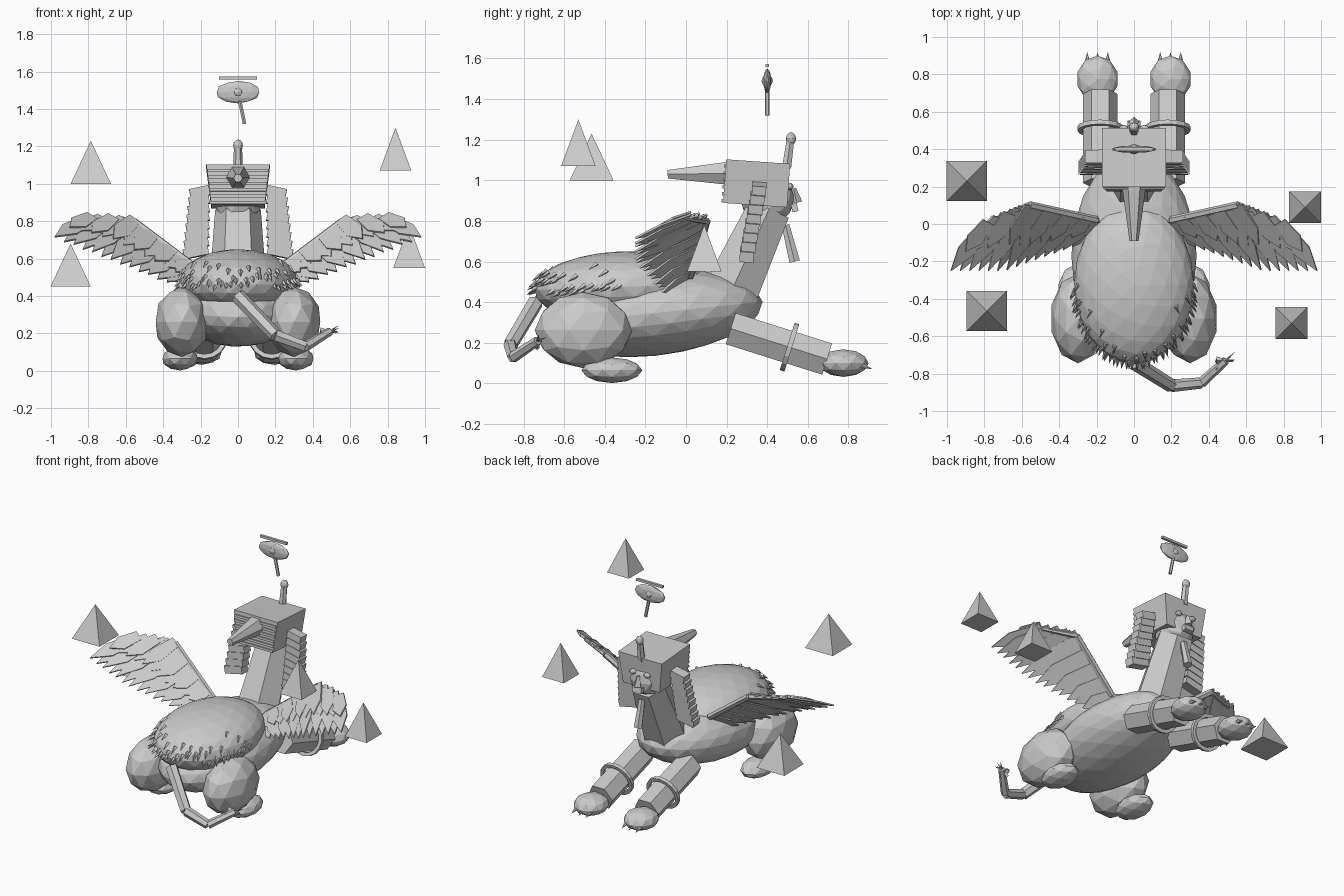
import bpy, bmesh, math, random
from mathutils import Vector, Matrix

old = bpy.data.objects.get("Cube")
if old:
    bpy.data.objects.remove(old, do_unlink=True)
random.seed(4)

stone = bpy.data.materials.new("grey stone")
stone.use_nodes = True
GREY = (0.6, 0.6, 0.6, 1)
stone.diffuse_color = GREY
stone.node_tree.nodes["Principled BSDF"].inputs["Base Color"].default_value = GREY


def finish(name, bm, matrix=None):
    if matrix is not None:
        bm.transform(matrix)
    bmesh.ops.recalc_face_normals(bm, faces=bm.faces)
    mesh = bpy.data.meshes.new(name)
    bm.to_mesh(mesh)
    bm.free()
    mesh.materials.append(stone)
    obj = bpy.data.objects.new(name, mesh)
    bpy.context.scene.collection.objects.link(obj)
    return obj


def ellipsoid(name, centre, radii, detail=2, tilt=0):
    bm = bmesh.new()
    bmesh.ops.create_icosphere(bm, subdivisions=detail, radius=1)
    m = Matrix.Translation(centre) @ Matrix.Rotation(math.radians(tilt), 4, 'X')
    return finish(name, bm, m @ Matrix.Diagonal((*radii, 1)))


def rod(name, a, b, r1, r2=None, sides=6, spin=0):
    """Prism or cone between two points, with a ridge facing up."""
    a, b = Vector(a), Vector(b)
    axis = (b - a).normalized()
    side = axis.cross(Vector((0, 0, 1)))
    side = side.normalized() if side.length > 0.01 else Vector((1, 0, 0))
    up = side.cross(axis)
    bm = bmesh.new()
    bmesh.ops.create_cone(bm, cap_ends=True, segments=sides, radius1=r1,
                          radius2=r1 if r2 is None else r2, depth=(b - a).length)
    frame = Matrix((up, -side, axis)).transposed().to_4x4()
    m = Matrix.Translation((a + b) / 2) @ frame @ Matrix.Rotation(math.radians(spin), 4, 'Z')
    return finish(name, bm, m)


def box(name, centre, size, tilt=0, lean=0, taper=1):
    bm = bmesh.new()
    bmesh.ops.create_cube(bm, size=1)
    for v in bm.verts:
        if v.co.z < 0:
            v.co.x *= taper
    m = (Matrix.Translation(centre) @ Matrix.Rotation(math.radians(tilt), 4, 'X')
         @ Matrix.Rotation(math.radians(lean), 4, 'Y'))
    return finish(name, bm, m @ Matrix.Diagonal((*size, 1)))


def ring(name, centre, axis, radius, thick, sides=16):
    """Band with a square section."""
    bm = bmesh.new()
    loops = []
    for i in range(sides):
        t = math.tau * i / sides
        d = Vector((math.cos(t), math.sin(t), 0))
        loops.append([bm.verts.new(d * (radius + u * thick) + Vector((0, 0, w * thick)))
                      for u, w in ((-1, -1), (1, -1), (1, 1), (-1, 1))])
    for i in range(sides):
        p, q = loops[i], loops[(i + 1) % sides]
        for k in range(4):
            bm.faces.new((p[k], p[k - 1], q[k - 1], q[k]))
    rot = Vector(axis).to_track_quat('Z', 'Y').to_matrix().to_4x4()
    return finish(name, bm, Matrix.Translation(centre) @ rot)


def feather(name, base, tip, along, width):
    """Thin pointed blade lying in the plane of the wing."""
    base, tip = Vector(base), Vector(tip)
    d = tip - base
    across = Vector(along) - Vector(along).project(d)
    across = across.normalized() * width / 2
    normal = d.cross(across).normalized() * 0.005
    outline = [base - across * 0.7, base + across * 0.7, base + d * 0.6 + across,
               tip, base + d * 0.6 - across]
    bm = bmesh.new()
    low = [bm.verts.new(p - normal) for p in outline]
    high = [bm.verts.new(p + normal) for p in outline]
    bm.faces.new(low)
    bm.faces.new(high)
    for i in range(5):
        bm.faces.new((low[i - 1], low[i], high[i], high[i - 1]))
    return finish(name, bm)


# Body and the thicker coat over the back
ellipsoid("body", (0, -0.17, 0.345), (0.335, 0.55, 0.21), 3, 6)
ellipsoid("back_coat", (0, -0.32, 0.475), (0.32, 0.43, 0.175), 3, 2)

# Tufts along the rim of the coat, plus a few higher on the back
for i in range(64):
    t = math.pi * (1 + (i + random.random()) / 64)
    lat = random.uniform(-0.15, 0.25) if i % 4 else random.uniform(0.3, 0.7)
    n = Vector((math.cos(t) * math.cos(lat), math.sin(t) * math.cos(lat), math.sin(lat)))
    p = Vector((0, -0.32, 0.475)) + Vector((n.x * 0.315, n.y * 0.42, n.z * 0.175))
    rod("coat_tuft", p, p + Vector((n.x * 0.03, -0.045, -0.03)), 0.013, 0, 4)

for s, side in ((1, "left"), (-1, "right")):
    # Hind legs
    ellipsoid(side + "_haunch", (s * 0.3, -0.505, 0.262), (0.147, 0.24, 0.187))
    ellipsoid(side + "_hind_foot", (s * 0.31, -0.365, 0.065), (0.098, 0.15, 0.063))

    # Forelegs, bands, paws and claws
    a, b = Vector((s * 0.18, 0.22, 0.27)), Vector((s * 0.18, 0.695, 0.12))
    rod(side + "_foreleg", a, b, 0.093)
    ring(side + "_leg_band", a.lerp(b, 0.61), b - a, 0.11, 0.012)
    ellipsoid(side + "_paw", (s * 0.195, 0.775, 0.1), (0.112, 0.125, 0.068))
    for k in (-1, 0, 1):
        x = s * 0.195 + k * 0.055
        rod(side + "_claw", (x, 0.86, 0.09), (x, 0.92, 0.07), 0.016, 0)

    # Headdress lappets as stacked slabs
    for i in range(8):
        t = i / 7
        box(side + "_lappet_slab", (s * (0.205 + 0.02 * t), 0.36 - 0.06 * t, 0.955 - 0.32 * t),
            (0.105 + 0.03 * t, 0.07, 0.052), -4, s * 12)

    # Eyes
    ellipsoid(side + "_eye", (s * 0.055, 0.51, 0.97), (0.025, 0.02, 0.018))

    # Wing bones with two rows of feathers
    root, elbow, end = (Vector((s * x, y, z)) for x, y, z in
                        ((0.2, 0.02, 0.53), (0.56, 0.1, 0.8), (0.78, 0.01, 0.81)))
    rod(side + "_wing_upper_bone", root, elbow, 0.022)
    rod(side + "_wing_outer_bone", elbow, end, 0.018, 0.01)
    for row, count, reach, lift in (("long", 14, 1.0, 0), ("short", 12, 0.6, 0.012)):
        for i in range(count):
            t = i / (count - 1)
            if t < 0.65:
                base, along = root.lerp(elbow, t / 0.65), elbow - root
            else:
                base, along = elbow.lerp(end, (t - 0.65) / 0.35), end - elbow
            tip = Vector((s * (0.33 + 0.65 * t), -0.12 - 0.13 * min(1, t * 1.8), 0.45 + 0.26 * t))
            up = Vector((0, 0, lift + 0.006 * (i % 2)))
            feather(side + "_" + row + "_feather", base + up,
                    base.lerp(tip, reach) + up, along, 0.1)

# Neck, head and headdress
rod("neck", (0, 0.23, 0.47), (0, 0.41, 0.86), 0.152, 0.122)
ellipsoid("head", (0, 0.4, 0.91), (0.13, 0.135, 0.135))
box("headdress", (0, 0.348, 0.985), (0.34, 0.315, 0.215), -4, 0, 0.84)
rod("headdress_tail", (0, 0.22, 1.035), (0, -0.09, 1.03), 0.067, 0.024)
for i in range(6):
    z = 0.9 + 0.034 * i
    box("headdress_stripe", (0, 0.185 + 0.07 * (z - 0.985), z),
        (0.29 + 0.2 * (z - 0.89), 0.009, 0.016), -4)

# Face, beard and brow ornament
rod("nose", (0, 0.53, 0.96), (0, 0.545, 0.89), 0.012, 0.028, 4)
box("mouth", (0, 0.535, 0.865), (0.07, 0.03, 0.04), 12)
rod("beard", (0, 0.49, 0.78), (0, 0.535, 0.6), 0.022, 0.03)
rod("brow_ornament_stem", (0, 0.495, 1.06), (0, 0.513, 1.19), 0.026, 0.022)
ellipsoid("brow_ornament_head", (0, 0.517, 1.205), (0.027, 0.025, 0.032))

# Floating eye symbol
ellipsoid("floating_eye", (0, 0.4, 1.49), (0.12, 0.02, 0.06))
ellipsoid("floating_pupil", (0, 0.4, 1.49), (0.03, 0.028, 0.03))
box("floating_brow", (0, 0.4, 1.565), (0.205, 0.018, 0.016))
rod("floating_eye_stroke", (0.008, 0.4, 1.45), (0.035, 0.4, 1.32), 0.011)

# Tail with a tuft of spikes
path = [Vector(p) for p in ((0, -0.74, 0.4), (0.2, -0.865, 0.19), (0.36, -0.85, 0.13),
                            (0.49, -0.73, 0.21))]
for i in range(3):
    rod("tail_segment", path[i], path[i + 1], 0.04 - 0.006 * i, 0.037 - 0.007 * i)
for k in range(5):
    aim = Vector((0.05, random.uniform(-0.01, 0.05), random.uniform(-0.01, 0.04)))
    rod("tail_tuft", path[3] - aim, path[3] + aim, 0.014, 0, 4)

# Floating pyramids
for x, y, z, half in ((-0.895, 0.23, 0.45, 0.108), (-0.787, -0.465, 1.0, 0.108),
                      (0.915, 0.09, 0.55, 0.085), (0.842, -0.53, 1.07, 0.085)):
    rod("pyramid", (x, y, z), (x, y, z + 0.23), half * math.sqrt(2), 0, 4, 45)
